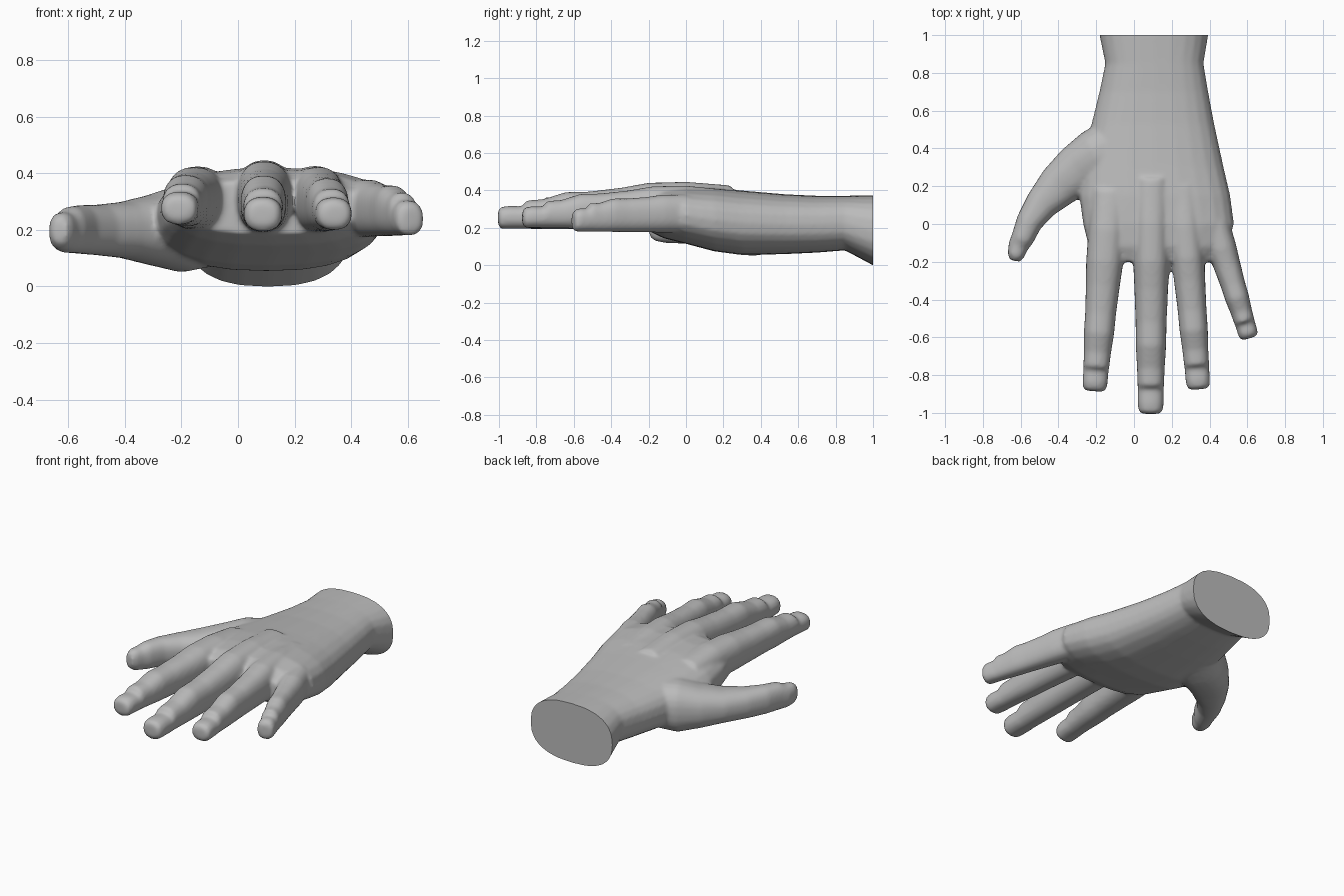
import bpy, bmesh, math
from mathutils import Vector

if "Cube" in bpy.data.objects:
    bpy.data.objects.remove(bpy.data.objects["Cube"])

skin = bpy.data.materials.new("plain grey")
skin.use_nodes = True
skin.diffuse_color = (0.5, 0.5, 0.5, 1)
skin.node_tree.nodes["Principled BSDF"].inputs["Base Color"].default_value = (0.5, 0.5, 0.5, 1)

SIDES = 24
bm = bmesh.new()


def power(v, e):
    return math.copysign(abs(v) ** e, v)


def loft(stations, turn=True, e=0.85):
    """Closed tube through (x, y, bottom, top, half width) stations."""
    rings = []
    for i, (x, y, lo, hi, w) in enumerate(stations):
        a, b = stations[max(i - 1, 0)], stations[min(i + 1, len(stations) - 1)]
        along = Vector((b[0] - a[0], b[1] - a[1])).normalized() if turn else Vector((0, -1))
        ring = []
        for k in range(SIDES):
            t = 2 * math.pi * k / SIDES
            c, s = w * power(math.cos(t), e), power(math.sin(t), e)
            ring.append(bm.verts.new((x - along.y * c, y + along.x * c,
                                      (lo + hi) / 2 + s * (hi - lo) / 2)))
        rings.append(ring)
    for r, q in zip(rings, rings[1:]):
        for k in range(SIDES):
            n = (k + 1) % SIDES
            bm.faces.new((r[k], r[n], q[n], q[k]))
    bm.faces.new(rings[0][::-1])
    bm.faces.new(rings[-1])


# Forearm stub, wrist and palm; the first station is trimmed off later
loft([(.105, 1.08, -.04, .375, .3),
      (.105, 1.0, .0, .375, .288),
      (.108, .85, .08, .372, .26),
      (.105, .7, .068, .372, .288),
      (.1, .53, .06, .38, .325),
      (.1, .3, .055, .4, .375),
      (.11, .15, .075, .415, .4),
      (.13, 0, .115, .42, .4),
      (.125, -.12, .145, .41, .365),
      (.11, -.2, .185, .375, .32)], turn=False, e=0.8)

# Fingers: fraction along, blend from base to tip size, drop of the top
PROFILE = [(-.55, -.1, .03), (-.25, 0, .0), (0, .05, .0), (.18, .3, .0), (.4, .55, -.005),
           (.55, .6, -.008), (.7, .85, .004), (.81, .95, 0), (.84, 1, .026),
           (.93, 1, .024), (.98, .9, .04)]


def finger(base, tip, widths, tops, bottoms):
    def mix(pair, f):
        return pair[0] + (pair[1] - pair[0]) * f
    stations = []
    for t, f, drop in PROFILE:
        squeeze = .9 if t > .95 else 1
        stations.append((mix((base[0], tip[0]), t), mix((base[1], tip[1]), t),
                         mix(bottoms, f), mix(tops, f) - drop, mix(widths, f) * squeeze))
    x, y, lo, hi, w = stations[-1]
    stations.append((tip[0], tip[1], lo + .025, hi - .02, w * .7))
    loft(stations)


finger((-.155, -.2), (-.21, -.885), (.1, .067), (.425, .36), (.2, .22))
finger((.092, -.2), (.088, -1.005), (.098, .069), (.447, .342), (.19, .195))
finger((.285, -.18), (.342, -.875), (.09, .065), (.427, .34), (.19, .2))
finger((.465, -.13), (.612, -.605), (.08, .053), (.38, .33), (.175, .18))

# Thumb with the pad at its root
loft([(-.05, .42, .08, .36, .16),
      (-.2, .355, .05, .36, .15),
      (-.3, .285, .075, .325, .135),
      (-.4, .2, .1, .3, .115),
      (-.49, .105, .11, .29, .088),
      (-.555, .01, .115, .288, .07),
      (-.592, -.08, .118, .283, .06),
      (-.612, -.115, .12, .265, .054),
      (-.625, -.165, .13, .262, .045),
      (-.63, -.195, .155, .24, .028)])

bmesh.ops.recalc_face_normals(bm, faces=bm.faces)
mesh = bpy.data.meshes.new("hand")
bm.to_mesh(mesh)
bm.free()
hand = bpy.data.objects.new("hand", mesh)
bpy.context.collection.objects.link(hand)

# Fuse the parts into one skin and soften the joins
fuse = hand.modifiers.new("fuse", "REMESH")
fuse.mode = "VOXEL"
fuse.voxel_size = .011
soften = hand.modifiers.new("soften", "SMOOTH")
soften.factor = .5
soften.iterations = 8
graph = bpy.context.evaluated_depsgraph_get()
fused = bpy.data.meshes.new_from_object(hand.evaluated_get(graph))
hand.modifiers.clear()

# Cut the wrist flat
bm = bmesh.new()
bm.from_mesh(fused)
bmesh.ops.bisect_plane(bm, geom=bm.verts[:] + bm.edges[:] + bm.faces[:],
                       plane_co=(0, 1, 0), plane_no=(0, 1, 0), clear_outer=True)
rim = [e for e in bm.edges if e.is_boundary]
bmesh.ops.holes_fill(bm, edges=rim, sides=0)
bmesh.ops.recalc_face_normals(bm, faces=bm.faces)
low = min(v.co.z for v in bm.verts)
bmesh.ops.translate(bm, verts=bm.verts, vec=(0, 0, -low))
bm.to_mesh(fused)
bm.free()
hand.data = fused
fused.materials.clear()
fused.materials.append(skin)

bpy.ops.object.select_all(action="DESELECT")
hand.select_set(True)
bpy.context.view_layer.objects.active = hand
bpy.ops.object.shade_smooth_by_angle(angle=math.radians(50))
